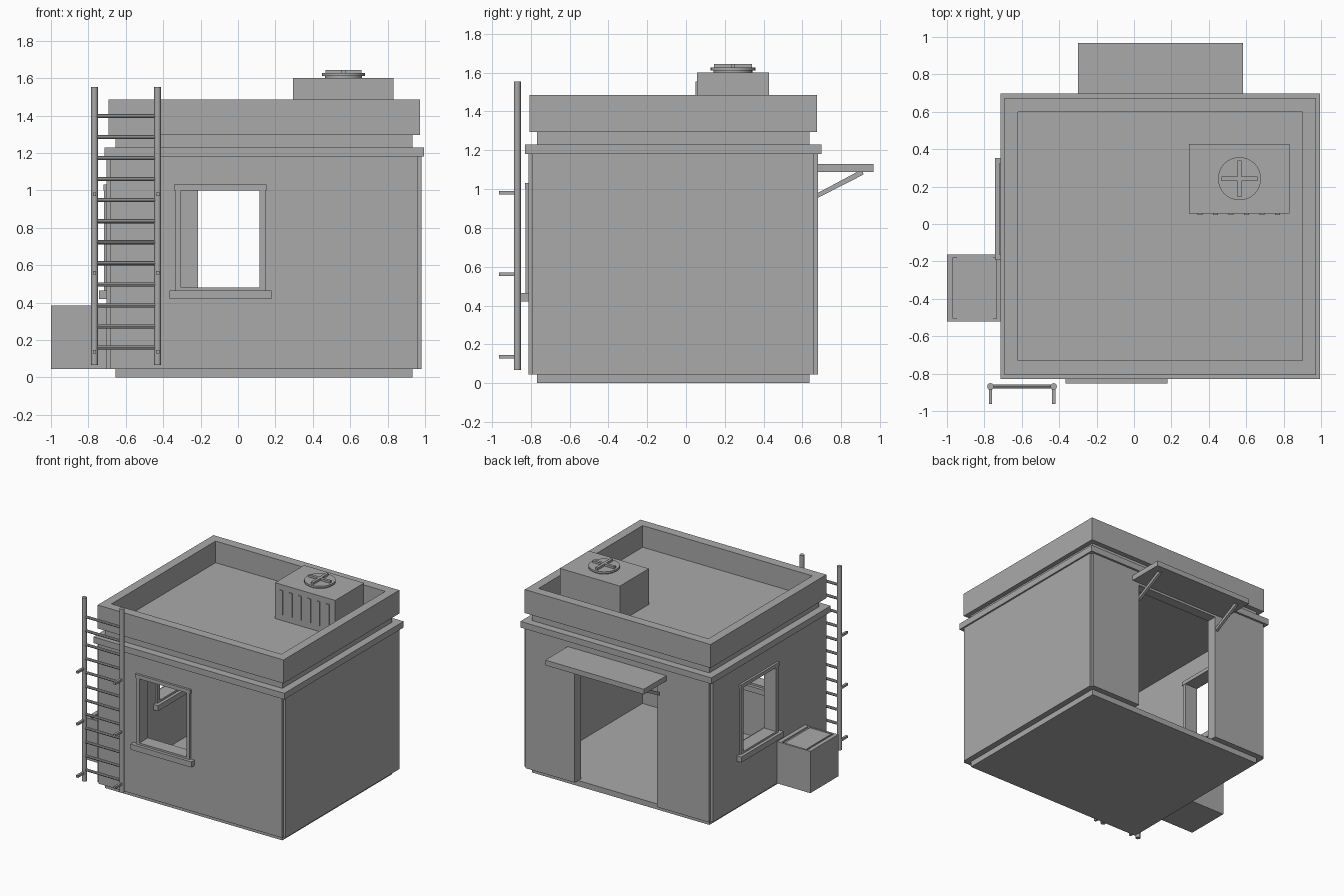
import bpy, bmesh, math
from mathutils import Vector

cube = bpy.data.objects.get("Cube")
if cube:
    bpy.data.objects.remove(cube, do_unlink=True)

GREY = (0.4, 0.4, 0.4, 1.0)
plaster = bpy.data.materials.new("plain_grey")
plaster.use_nodes = True
plaster.diffuse_color = GREY
plaster.node_tree.nodes["Principled BSDF"].inputs["Base Color"].default_value = GREY


def finish(name, bm):
    bmesh.ops.recalc_face_normals(bm, faces=bm.faces)
    mesh = bpy.data.meshes.new(name)
    bm.to_mesh(mesh)
    bm.free()
    mesh.materials.append(plaster)
    obj = bpy.data.objects.new(name, mesh)
    bpy.context.collection.objects.link(obj)
    return obj


def box(name, x, y, z):
    """Box from (min, max) pairs."""
    bm = bmesh.new()
    bmesh.ops.create_cube(bm, size=1)
    for v in bm.verts:
        v.co = [(a + b) / 2 + c * abs(b - a) for (a, b), c in zip((x, y, z), v.co)]
    return finish(name, bm)


def prism(name, outline, z0, z1):
    bm = bmesh.new()
    face = bm.faces.new([bm.verts.new((x, y, z0)) for x, y in outline])
    top = bmesh.ops.extrude_face_region(bm, geom=[face])["geom"]
    bmesh.ops.translate(bm, vec=(0, 0, z1 - z0),
                        verts=[v for v in top if isinstance(v, bmesh.types.BMVert)])
    return finish(name, bm)


def rod(name, start, end, radius, sides=12):
    """Round bar between two points."""
    start, end = Vector(start), Vector(end)
    bm = bmesh.new()
    bmesh.ops.create_cone(bm, cap_ends=True, segments=sides, radius1=radius,
                          radius2=radius, depth=(end - start).length)
    turn = (end - start).to_track_quat('Z', 'Y').to_matrix()
    for v in bm.verts:
        v.co = turn @ v.co + (start + end) / 2
    obj = finish(name, bm)
    bpy.ops.object.select_all(action='DESELECT')
    obj.select_set(True)
    bpy.context.view_layer.objects.active = obj
    bpy.ops.object.shade_smooth_by_angle(angle=math.radians(40))
    return obj


def cut(target, cutter):
    cutter.hide_render = True
    mod = target.modifiers.new("cut", 'BOOLEAN')
    mod.operation, mod.solver, mod.object = 'DIFFERENCE', 'EXACT', cutter
    bpy.context.view_layer.objects.active = target
    bpy.ops.object.modifier_apply(modifier=mod.name)
    bpy.data.objects.remove(cutter, do_unlink=True)


# House layers are centred on one point and given by half sizes
CX, CY = 0.14, -0.066
HX, HY = 0.842, 0.746
WALL = 0.08


def layer(name, hx, hy, z0, z1):
    return box(name, (CX - hx, CX + hx), (CY - hy, CY + hy), (z0, z1))


layer("plinth", 0.794, 0.701, 0, 0.045)
layer("ledge", 0.855, 0.763, 1.18, 1.23)
layer("roof_slab", 0.794, 0.701, 1.23, 1.31)
parapet = layer("parapet", 0.832, 0.74, 1.295, 1.485)
cut(parapet, layer("parapet_cutter", 0.76, 0.665, 1.2, 1.6))

# Walls with a small square notch down every corner
N = 0.02
outline = []
for sx, sy in ((1, 1), (-1, 1), (-1, -1), (1, -1)):
    corner = [(HX, HY - N), (HX - N, HY - N), (HX - N, HY)]
    if sx * sy < 0:
        corner.reverse()
    outline += [(CX + sx * x, CY + sy * y) for x, y in corner]
walls = prism("walls", outline, 0.045, 1.18)
cut(walls, layer("room_cutter", HX - WALL, HY - WALL, 0, 1.3))
cut(walls, box("door_cutter", (-0.215, 0.52), (0.5, 0.8), (0, 1.07)))


def window(side, centre, face):
    """Framed opening; side is front or right, face is the wall's distance out."""
    def part(name, u, out, z):
        along = (centre + u[0], centre + u[1])
        away = (-face - out[1], -face - out[0])
        xy = (along, away) if side == "front" else (away, along)
        return box(f"{side}_window_{name}", *xy, z)

    depth = (-WALL - 0.015, 0.015)
    cut(walls, part("cutter", (-0.24, 0.24), (-0.2, 0.1), (0.45, 1.02)))
    for s, label in ((-1, "a"), (1, "b")):
        part("jamb_" + label, sorted((s * 0.21, s * 0.24)), depth, (0.48, 1.0))
    part("lintel", (-0.247, 0.247), (depth[0] - 0.003, 0.018), (1.0, 1.03))
    part("bottom_rail", (-0.24, 0.24), depth, (0.46, 0.48))
    part("sill", (-0.272, 0.272), (-WALL - 0.04, 0.04), (0.42, 0.465))


window("front", -0.094, HY - CY)
window("right", 0.08, HX - CX)

# Canopy over the back doorway, on two slanted braces
box("door_canopy", (-0.30, 0.583), (0.675, 0.967), (1.088, 1.13))
for x in (-0.23, 0.51):
    brace = [(0.67, 0.95), (0.915, 1.075), (0.91, 1.09), (0.885, 1.09), (0.67, 0.975)]
    bm = bmesh.new()
    sides = [[bm.verts.new((x + d, y, z)) for y, z in brace] for d in (-0.011, 0.011)]
    bm.faces.new(sides[0])
    bm.faces.new(sides[1])
    for i in range(len(brace)):
        j = (i + 1) % len(brace)
        bm.faces.new((sides[0][i], sides[0][j], sides[1][j], sides[1][i]))
    finish("canopy_brace", bm)

# Storage box against the right wall, with a shallow recessed lid
bin_box = box("storage_box", (-1.0, -0.69), (-0.52, -0.162), (0.045, 0.383))
cut(bin_box, box("lid_cutter", (-0.967, -0.735), (-0.505, -0.178), (0.37, 0.5)))
box("storage_lid", (-0.947, -0.754), (-0.505, -0.178), (0.36, 0.378))

# Roof unit with front fins and a fan
box("roof_unit", (0.293, 0.831), (0.056, 0.427), (1.30, 1.60))
for i in range(6):
    x = 0.352 + i * 0.083
    box("unit_fin", (x - 0.013, x + 0.013), (0.048, 0.06), (1.36, 1.555))
FX, FY = 0.564, 0.242
rod("fan_base", (FX, FY, 1.595), (FX, FY, 1.61), 0.1, 32)
rod("fan_disc", (FX, FY, 1.61), (FX, FY, 1.626), 0.115, 32)
for name, hx, hy in (("fan_bar_across", 0.097, 0.011), ("fan_bar_along", 0.011, 0.097)):
    box(name, (FX - hx, FX + hx), (FY - hy, FY + hy), (1.62, 1.643))

# Ladder: two rails with brackets, and rungs between
RAILS, LY = (-0.767, -0.43), -0.869
for x in RAILS:
    rod("ladder_rail", (x, LY, 0.067), (x, LY, 1.553), 0.018)
    for z in (0.137, 0.56, 0.98):
        box("ladder_bracket", (x - 0.009, x + 0.009), (-0.963, LY), (z - 0.009, z + 0.009))
for i in range(12):
    z = 0.16 + i * 0.1125
    rod("ladder_rung", (RAILS[0], LY, z), (RAILS[1], LY, z), 0.011, 8)
